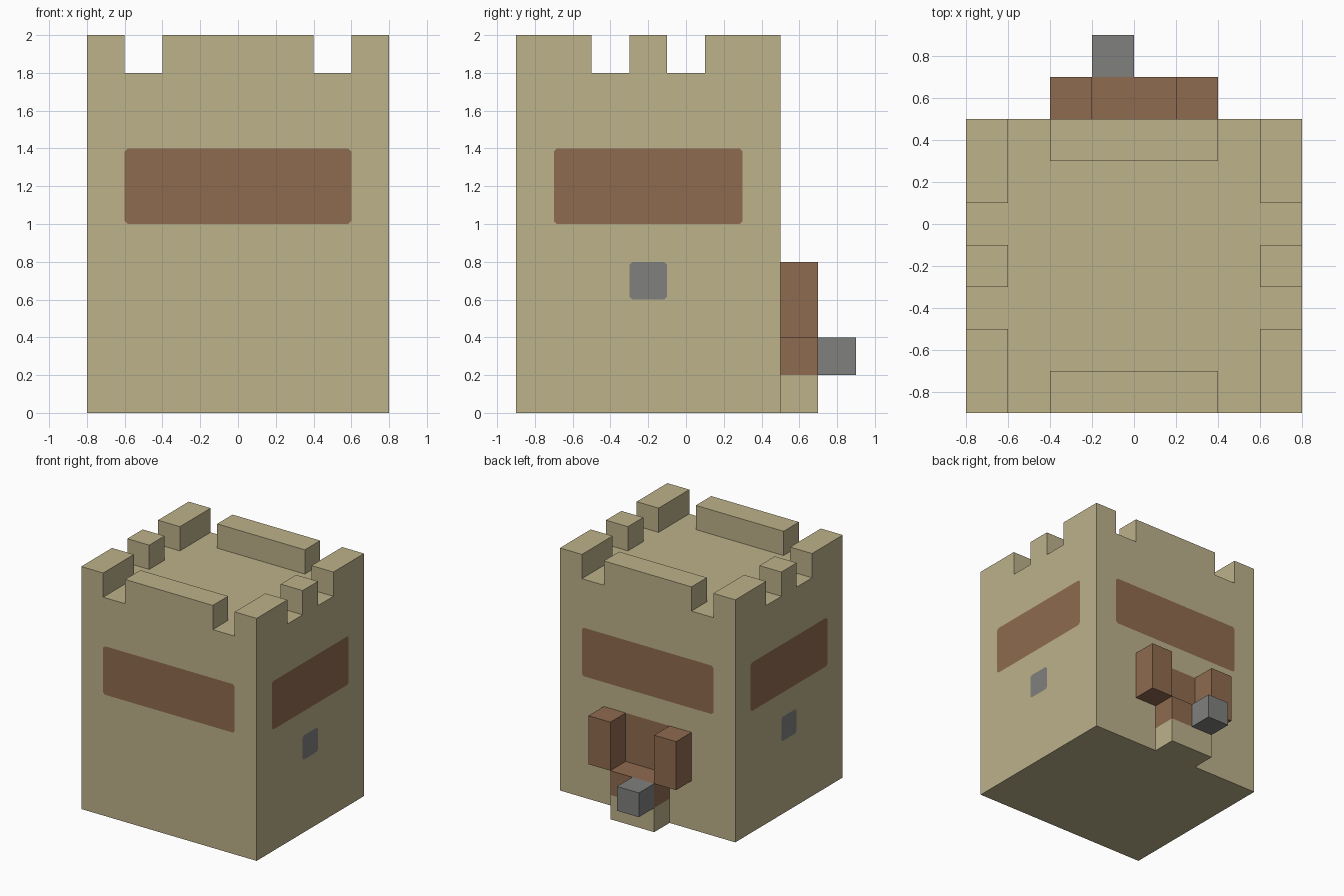
import bpy
import bmesh
from mathutils import Vector

if "Cube" in bpy.data.objects:
    bpy.data.objects.remove(bpy.data.objects["Cube"], do_unlink=True)


def material(name, colour):
    m = bpy.data.materials.new(name)
    m.use_nodes = True
    m.diffuse_color = (*colour, 1)
    m.node_tree.nodes["Principled BSDF"].inputs["Base Color"].default_value = (*colour, 1)
    return m


SAND, WOOD, STONE = 0, 1, 2
MATERIALS = [
    material("sandstone", (0.509, 0.445, 0.258)),
    material("brown_wood", (0.275, 0.146, 0.078)),
    material("grey_stone", (0.214, 0.220, 0.210)),
]


def add_box(bm, low, high):
    verts = bmesh.ops.create_cube(bm, size=1)["verts"]
    low, high = Vector(low), Vector(high)
    for v in verts:
        v.co = (low + high) / 2 + v.co * (high - low)


def finish(bm, name, location=(0, 0, 0)):
    mesh = bpy.data.meshes.new(name)
    bm.to_mesh(mesh)
    bm.free()
    for m in MATERIALS:
        mesh.materials.append(m)
    obj = bpy.data.objects.new(name, mesh)
    obj.location = location
    bpy.context.collection.objects.link(obj)
    return obj


def box(name, low, high, colour):
    bm = bmesh.new()
    add_box(bm, low, high)
    for f in bm.faces:
        f.material_index = colour
    return finish(bm, name)


def push(bm, faces, offset):
    geom = bmesh.ops.extrude_face_region(bm, geom=faces)["geom"]
    verts = [g for g in geom if isinstance(g, bmesh.types.BMVert)]
    bmesh.ops.translate(bm, verts=verts, vec=offset)


# Tower block, cut along the lines of its battlements and windows
HALF_X, HALF_Y, ROOF = 0.8, 0.7, 1.8
STEP = 0.2
bm = bmesh.new()
add_box(bm, (-HALF_X, -HALF_Y, 0), (HALF_X, HALF_Y, ROOF))
CUTS = [
    (Vector((1, 0, 0)), (-0.6, -0.4, -0.2, 0.2, 0.4, 0.6)),
    (Vector((0, 1, 0)), (-0.5, -0.3, -0.1, 0.1, 0.3, 0.5)),
    (Vector((0, 0, 1)), (0.4, 0.6, 0.8, 1.0, 1.4)),
]
for axis, places in CUTS:
    for place in places:
        bmesh.ops.bisect_plane(bm, geom=bm.verts[:] + bm.edges[:] + bm.faces[:],
                               plane_co=axis * place, plane_no=axis)


# Battlements
def is_merlon(f):
    c = f.calc_center_median()
    x, y = abs(c.x), abs(c.y)
    return f.normal.z > 0.9 and (
        (x > 0.6 and (y > 0.3 or y < 0.1)) or (y > 0.5 and x < 0.4))


bm.normal_update()
push(bm, [f for f in bm.faces if is_merlon(f)], (0, 0, STEP))

# Painted window bands, side plaques and back panel
bm.normal_update()
slots = []
for f in bm.faces:
    c = f.calc_center_median()
    if abs(f.normal.z) > 0.5 or c.z > 1.4:
        continue
    on_side = abs(f.normal.x) > 0.5
    across, limit = (abs(c.y), 0.5) if on_side else (abs(c.x), 0.6)
    if c.z > 1.0 and across < limit:
        f.material_index = WOOD
        if limit - 0.4 < across < limit - 0.2:
            slots.append((f, -STEP * f.normal.copy()))
    elif on_side and across < 0.1 and 0.6 < c.z < 0.8:
        f.material_index = STONE
    elif f.normal.y > 0.5 and across < 0.2 and 0.4 < c.z < 0.8:
        f.material_index = WOOD

# Recessed window slots
for f, offset in slots:
    push(bm, [f], offset)
bmesh.ops.recalc_face_normals(bm, faces=bm.faces[:])
for f in bm.faces:
    c, n = f.calc_center_median(), f.normal
    inside = abs(c.x) < HALF_X - 0.01 and abs(c.y) < HALF_Y - 0.01
    if inside and 0.99 < c.z < 1.41:
        if abs(n.z) > 0.5:
            f.material_index = SAND
        elif (abs(n.x) > 0.5 and abs(c.x) > 0.55) or (abs(n.y) > 0.5 and abs(c.y) > 0.45):
            f.material_index = STONE
        else:
            f.material_index = WOOD

# Clipped corners of the bands and plaques
CLIP = 0.016
for v in bm.verts[:]:
    painted = [f for f in v.link_faces if f.material_index != SAND]
    back_panel = v.co.y > HALF_Y - 0.01 and v.co.z < 0.9
    if len(painted) != 1 or back_panel:
        continue
    face = painted[0]
    ends = [bmesh.utils.edge_split(e, v, CLIP / e.calc_length())[1]
            for e in [e for e in face.edges if v in e.verts]]
    bmesh.utils.face_split(face, ends[0], ends[1])
    for f in v.link_faces:
        if len(f.verts) == 3:
            f.material_index = SAND

finish(bm, "tower", (0, -0.2, 0))

# Back porch
box("porch_base", (-0.2, 0.5, 0), (0.2, 0.7, 0.2), SAND)
box("porch_ledge", (-0.2, 0.5, 0.2), (0.2, 0.7, 0.4), WOOD)
for side, x in (("right", -0.4), ("left", 0.2)):
    box(side + "_porch_post", (x, 0.5, 0.4), (x + STEP, 0.7, 0.8), WOOD)
box("porch_step", (-0.2, 0.7, 0.2), (0, 0.9, 0.4), STONE)
